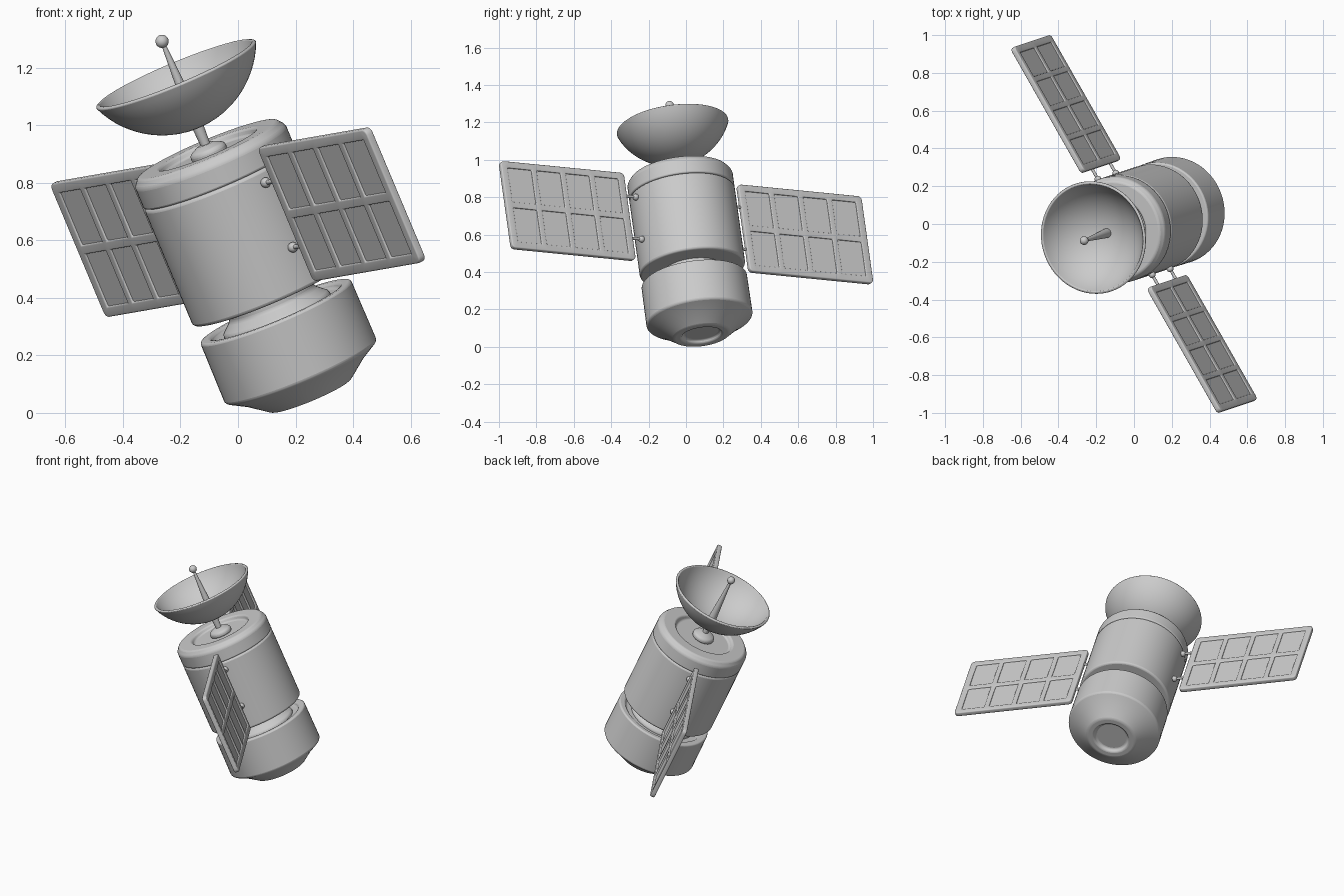
import bpy, bmesh, math
from mathutils import Matrix, Vector

if "Cube" in bpy.data.objects:
    bpy.data.objects.remove(bpy.data.objects["Cube"])

# Tilted satellite frame: local Z = body axis, local X = panel direction
A = Vector((-0.384, -0.128, 0.914)).normalized()
P = Vector((0.492, -0.866, 0.085))
P = (P - A * P.dot(A)).normalized()
N = A.cross(P)
FRAME = Matrix.Translation((0, 0, 0.663)) @ Matrix((P, N, A)).transposed().to_4x4()


def finish(name, bm, bevel=0.0, local=Matrix(), solid=0.0):
    bmesh.ops.recalc_face_normals(bm, faces=bm.faces)
    me = bpy.data.meshes.new(name)
    bm.to_mesh(me)
    bm.free()
    ob = bpy.data.objects.new(name, me)
    bpy.context.collection.objects.link(ob)
    ob.matrix_world = FRAME @ local
    for o in bpy.context.selected_objects:
        o.select_set(False)
    ob.select_set(True)
    bpy.context.view_layer.objects.active = ob
    if solid:
        m = ob.modifiers.new("Solidify", 'SOLIDIFY')
        m.thickness, m.offset = solid, 0
    if bevel:
        m = ob.modifiers.new("Bevel", 'BEVEL')
        m.width, m.segments = bevel, 3
        m.limit_method, m.angle_limit = 'ANGLE', math.radians(28)
    bpy.ops.object.shade_smooth_by_angle(angle=math.radians(35))
    return ob


def lathe(name, profile, bevel=0.0, steps=64, local=Matrix()):
    """Revolve (radius, height) points around the local axis."""
    bm = bmesh.new()
    vs = [bm.verts.new((r, 0, z)) for r, z in profile]
    es = [bm.edges.new(pair) for pair in zip(vs, vs[1:])]
    bmesh.ops.spin(bm, geom=vs + es, cent=(0, 0, 0), axis=(0, 0, 1),
                   angle=math.tau, steps=steps, use_duplicate=False)
    bmesh.ops.remove_doubles(bm, verts=bm.verts, dist=1e-5)
    return finish(name, bm, bevel, local)


def ball(name, r, pos):
    bm = bmesh.new()
    bmesh.ops.create_uvsphere(bm, u_segments=24, v_segments=14, radius=r)
    return finish(name, bm, local=Matrix.Translation(pos))


# Main body, top cap with recess
lathe("main_body", [(0, -0.275), (0.284, -0.275), (0.284, 0.17), (0, 0.17)], 0.012)
lathe("top_cap", [(0, 0.17), (0.284, 0.17), (0.284, 0.25), (0.262, 0.278),
                  (0.182, 0.278), (0.172, 0.252), (0, 0.252)], 0.008)

# Neck and engine section
lathe("neck", [(0, -0.26), (0.16, -0.26), (0.16, -0.31), (0.2, -0.345),
               (0.2, -0.38), (0, -0.38)], 0.008)
lathe("engine_section", [(0, -0.358), (0.235, -0.358), (0.245, -0.338), (0.284, -0.338),
                         (0.286, -0.568), (0.222, -0.605), (0.15, -0.66),
                         (0.108, -0.66), (0.1, -0.64), (0, -0.64)], 0.009)

# Antenna mount and mast
lathe("antenna_mount", [(0, 0.25), (0.066, 0.25), (0.066, 0.278), (0.03, 0.296), (0, 0.296)], 0.01, 40)
lathe("antenna_mast", [(0, 0.28), (0.016, 0.28), (0.021, 0.37), (0, 0.37)], 0, 24)

# Dish: outer and inner spherical shells joined at a rim
R, rim, wall = 0.327, 0.562, 0.016
centre = 0.36 + R
end = math.acos((centre - rim) / R)
steps = [end * i / 14 for i in range(15)]
outer = [(R * math.sin(a), centre - R * math.cos(a)) for a in steps]
inner = [((R - wall) * math.sin(a), centre - (R - wall) * math.cos(a)) for a in reversed(steps)]
lathe("dish", outer + inner, 0.005)

# Feed horn and tip
lathe("feed_rod", [(0, 0.365), (0.025, 0.365), (0.025, 0.39), (0.007, 0.68), (0, 0.68)], 0, 24)
ball("feed_tip", 0.023, (0, 0, 0.687))

# Solar panels: 4 x 2 cell frame, cell sheet and two struts on each side
IN, LEN, WID = 0.352, 0.762, 0.508


def cuts(start, total, count, edge, gap):
    cell = (total - 2 * edge - (count - 1) * gap) / count
    out = [start]
    for i in range(count):
        a = start + edge + i * (cell + gap)
        out += [a, a + cell]
    return out + [start + total]


xs = cuts(IN, LEN, 4, 0.04, 0.032)
zs = cuts(-WID / 2, WID, 2, 0.038, 0.034)
for side, turn in (("front", 0), ("rear", math.pi)):
    spin = Matrix.Rotation(turn, 4, 'Z')
    bm = bmesh.new()
    grid = [[bm.verts.new((x, 0, z)) for z in zs] for x in xs]
    for i in range(len(xs) - 1):
        for j in range(len(zs) - 1):
            if not (i % 2 and j % 2):
                bm.faces.new((grid[i][j], grid[i + 1][j], grid[i + 1][j + 1], grid[i][j + 1]))
    corners = [grid[i][j] for i in (0, -1) for j in (0, -1)]
    bmesh.ops.bevel(bm, geom=corners, offset=0.022, segments=4, profile=0.5, affect='VERTICES')
    finish(side + "_panel_frame", bm, 0.006, spin, 0.028)

    bm = bmesh.new()
    bmesh.ops.create_cube(bm, size=1, matrix=Matrix.Translation((IN + LEN / 2, 0, 0))
                          @ Matrix.Diagonal((LEN - 0.05, 0.013, WID - 0.05, 1)))
    finish(side + "_panel_cells", bm, 0, spin)

    for k, z in (("upper", 0.123), ("lower", -0.123)):
        along = spin @ Matrix.Translation((0, 0, z)) @ Matrix.Rotation(math.pi / 2, 4, 'Y')
        lathe(f"{side}_{k}_strut", [(0, 0.26), (0.008, 0.26), (0.008, 0.37), (0, 0.37)], 0, 16, along)
        ball(f"{side}_{k}_joint", 0.018, spin @ Vector((0.292, 0, z)))
